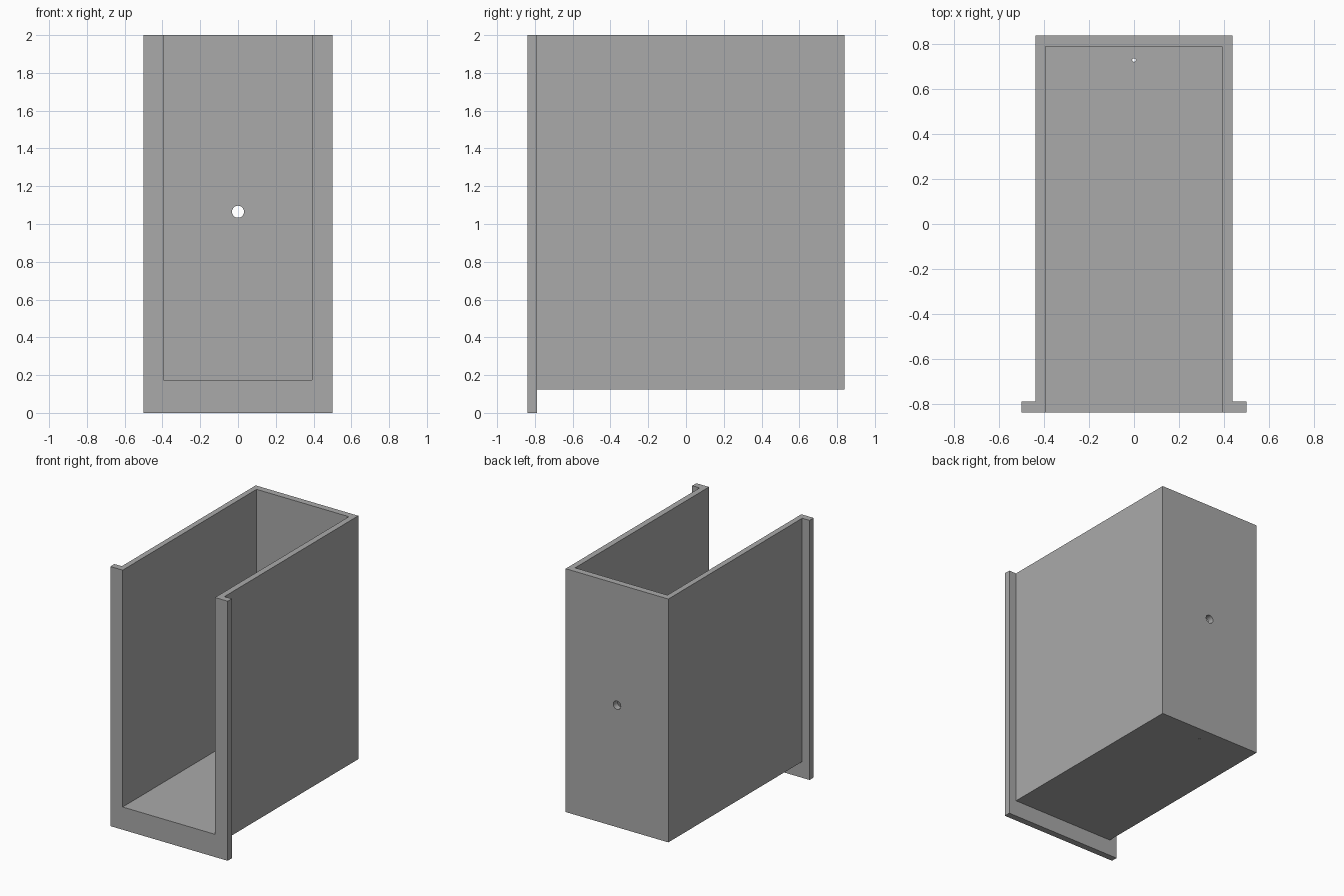
import bpy
from math import pi

cube = bpy.data.objects.get("Cube")
if cube:
    bpy.data.objects.remove(cube, do_unlink=True)

grey = bpy.data.materials.new("plain_grey")
grey.use_nodes = True
colour = (0.4, 0.4, 0.4, 1)
grey.diffuse_color = colour
grey.node_tree.nodes["Principled BSDF"].inputs["Base Color"].default_value = colour


def box(name, low, high):
    """Box between two opposite corners."""
    centre = [(a + b) / 2 for a, b in zip(low, high)]
    bpy.ops.mesh.primitive_cube_add(size=1, location=centre)
    ob = bpy.context.object
    ob.name = name
    ob.scale = [b - a for a, b in zip(low, high)]
    bpy.ops.object.transform_apply(location=True, rotation=False, scale=True)
    ob.data.materials.append(grey)
    return ob


def drill(name, radius, location, rotation=(0, 0, 0)):
    """Round cutter."""
    bpy.ops.mesh.primitive_cylinder_add(vertices=32, radius=radius, depth=0.3,
                                        location=location, rotation=rotation)
    ob = bpy.context.object
    ob.name = name
    ob.data.materials.append(grey)
    return ob


def combine(target, tool, operation):
    """Apply a boolean and discard the tool."""
    bpy.context.view_layer.objects.active = target
    mod = target.modifiers.new(tool.name, 'BOOLEAN')
    mod.operation = operation
    mod.solver = 'EXACT'
    mod.object = tool
    tool.hide_render = True
    bpy.ops.object.modifier_apply(modifier=mod.name)
    bpy.data.objects.remove(tool, do_unlink=True)


# Box body with a wider flange at its front that drops below the floor
body = box("open_box", (-0.4375, -0.8, 0.125), (0.4375, 0.84, 2))
flange = box("front_flange", (-0.5, -0.84, 0), (0.5, -0.79, 2))
combine(body, flange, 'UNION')

# Cavity, open at the front and top
combine(body, box("cavity", (-0.395, -1, 0.175), (0.392, 0.79, 2.2)), 'DIFFERENCE')

# Hole through the back wall and pinhole through the floor
combine(body, drill("back_hole", 0.032, (0, 0.82, 1.065), (pi / 2, 0, 0)), 'DIFFERENCE')
combine(body, drill("floor_pinhole", 0.008, (0, 0.73, 0.15)), 'DIFFERENCE')

# Smooth hole walls, crisp box edges
bpy.ops.object.select_all(action='DESELECT')
body.select_set(True)
bpy.context.view_layer.objects.active = body
bpy.ops.object.shade_smooth_by_angle()
